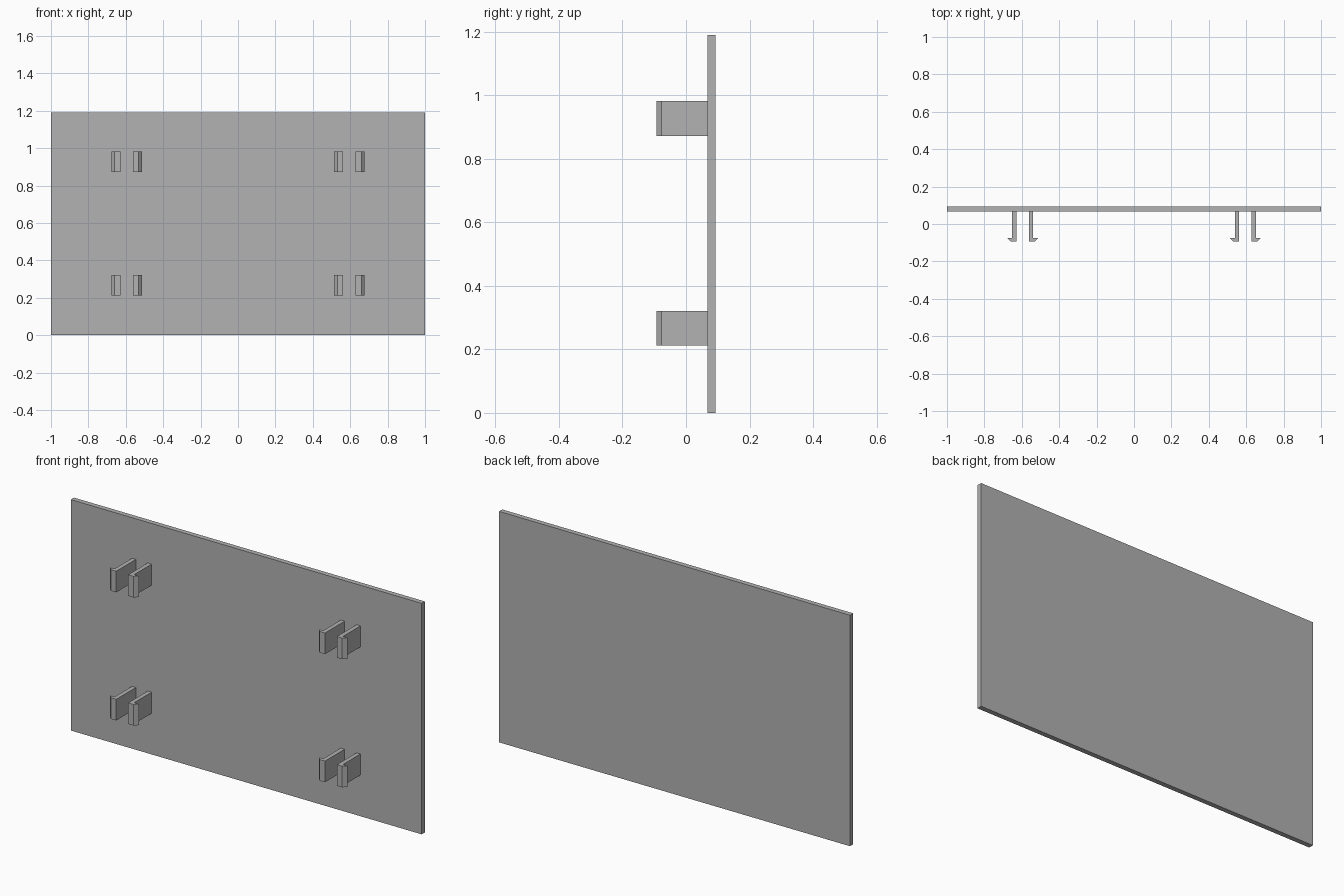
import bpy
import bmesh

cube = bpy.data.objects.get("Cube")
if cube:
    bpy.data.objects.remove(cube, do_unlink=True)

GREY = (0.445, 0.445, 0.445, 1)
grey = bpy.data.materials.new("light grey")
grey.use_nodes = True
grey.diffuse_color = GREY
grey.node_tree.nodes["Principled BSDF"].inputs["Base Color"].default_value = GREY


def extrude_profile(name, points, z_bottom, z_top):
    """Prism with an (x, y) outline between two heights."""
    bm = bmesh.new()
    face = bm.faces.new([bm.verts.new((x, y, z_bottom)) for x, y in points])
    result = bmesh.ops.extrude_face_region(bm, geom=[face])
    top = [v for v in result["geom"] if isinstance(v, bmesh.types.BMVert)]
    bmesh.ops.translate(bm, verts=top, vec=(0, 0, z_top - z_bottom))
    bmesh.ops.recalc_face_normals(bm, faces=bm.faces[:])
    mesh = bpy.data.meshes.new(name)
    bm.to_mesh(mesh)
    bm.free()
    mesh.materials.append(grey)
    obj = bpy.data.objects.new(name, mesh)
    bpy.context.collection.objects.link(obj)
    return obj


# Flat panel
BACK, FACE, TIP = 0.093, 0.067, -0.093
extrude_profile("panel", [(-1, FACE), (1, FACE), (1, BACK), (-1, BACK)], 0, 1.19)

# Snap clip outline: a straight stem with an outward barb, chamfered at the tip
CLIP = [(0.034, FACE), (0.034, TIP), (0.064, TIP), (0.082, -0.075),
        (0.056, -0.075), (0.056, FACE)]

# Four pairs of clips with their barbs facing away from each other
for row, z in (("lower", 0.212), ("upper", 0.872)):
    for side, centre in (("right", -0.595), ("left", 0.595)):
        for hand, sign in (("right", -1), ("left", 1)):
            outline = [(centre + sign * x, y) for x, y in CLIP]
            extrude_profile(f"{row}_{side}_clip_{hand}_prong", outline, z, z + 0.109)
